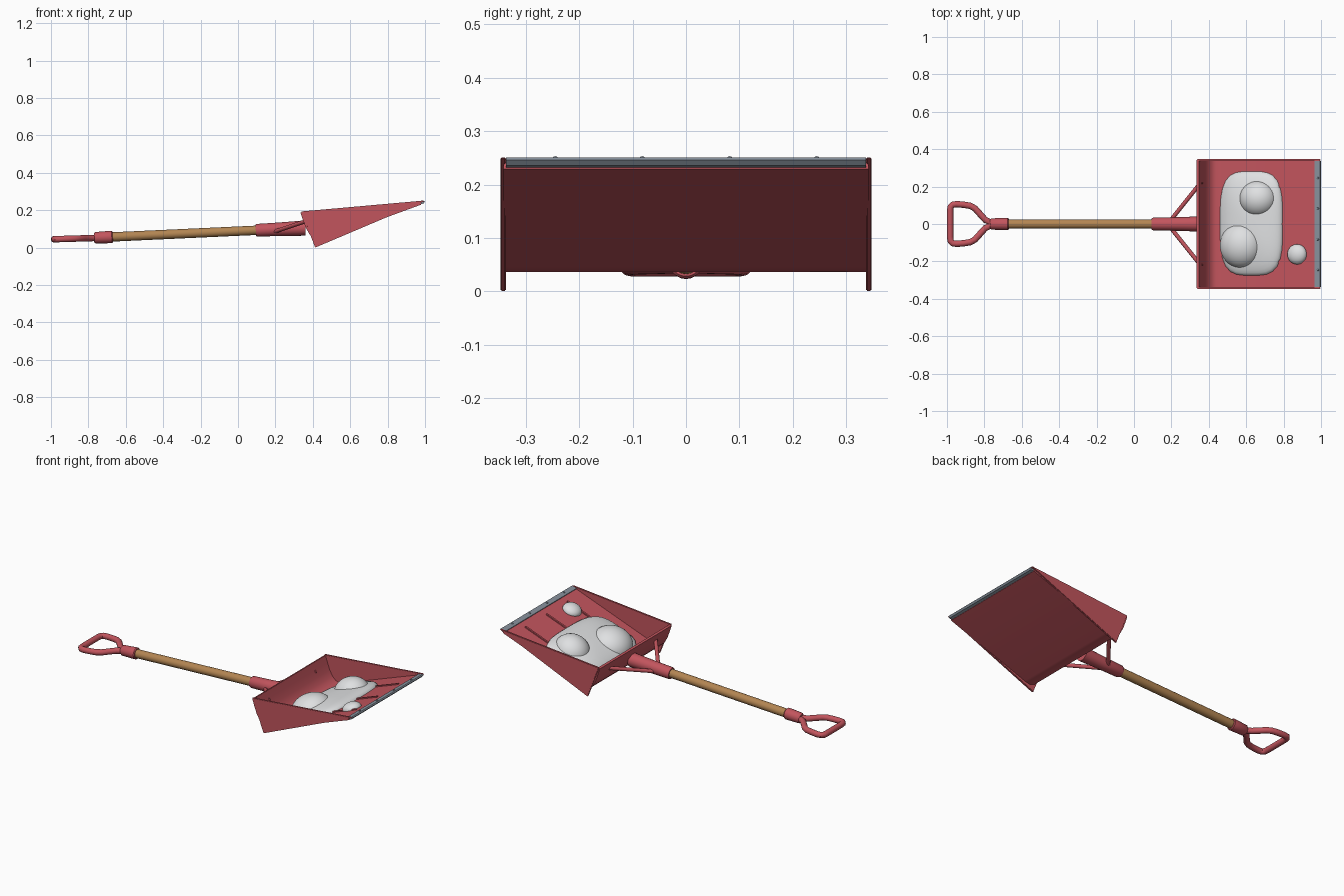
import bpy, bmesh, math
from mathutils import Vector, Matrix

if "Cube" in bpy.data.objects:
    bpy.data.objects.remove(bpy.data.objects["Cube"])


def mat(name, rgb):
    m = bpy.data.materials.new(name)
    m.diffuse_color = (*rgb, 1)
    m.use_nodes = True
    m.node_tree.nodes["Principled BSDF"].inputs["Base Color"].default_value = m.diffuse_color
    return m


RED = mat("red plastic", (0.54, 0.09, 0.11))
WOOD = mat("wood", (0.45, 0.235, 0.085))
SNOW = mat("snow", (0.74, 0.75, 0.76))
STEEL = mat("steel", (0.24, 0.28, 0.33))


def finish(bm, name, material, angle=35):
    bmesh.ops.recalc_face_normals(bm, faces=bm.faces)
    me = bpy.data.meshes.new(name)
    bm.to_mesh(me)
    bm.free()
    ob = bpy.data.objects.new(name, me)
    bpy.context.collection.objects.link(ob)
    me.materials.append(material)
    bpy.ops.object.select_all(action='DESELECT')
    ob.select_set(True)
    bpy.context.view_layer.objects.active = ob
    bpy.ops.object.shade_smooth_by_angle(angle=math.radians(angle))
    return ob


def sweep(name, material, stations, closed=False, n=20):
    """Round tube through (point, radius) stations."""
    bm = bmesh.new()
    pts = [Vector(p) for p, r in stations]
    k = len(pts)
    rings = []
    for i, (p, r) in enumerate(stations):
        a = pts[(i - 1) % k] if closed or i else pts[i]
        b = pts[(i + 1) % k] if closed or i < k - 1 else pts[i]
        t = (b - a).normalized()
        u = t.cross(Vector((0, 0, 1))).normalized()
        v = u.cross(t)
        rings.append([bm.verts.new(pts[i] + r * (u * math.cos(q) + v * math.sin(q)))
                      for q in (2 * math.pi * j / n for j in range(n))])
    for i in range(k if closed else k - 1):
        r0, r1 = rings[i], rings[(i + 1) % k]
        for j in range(n):
            bm.faces.new((r0[j], r0[(j + 1) % n], r1[(j + 1) % n], r1[j]))
    if not closed:
        bm.faces.new(rings[0])
        bm.faces.new(rings[-1])
    return finish(bm, name, material)


def prism(name, material, profile, y0, y1, angle=35, bevel=0):
    """Extrude an (x, z) outline from y0 to y1."""
    bm = bmesh.new()
    f = bm.faces.new([bm.verts.new((x, y0, z)) for x, z in profile])
    g = bmesh.ops.extrude_face_region(bm, geom=[f])
    bmesh.ops.translate(bm, vec=(0, y1 - y0, 0),
                        verts=[v for v in g["geom"] if isinstance(v, bmesh.types.BMVert)])
    if bevel:
        bmesh.ops.bevel(bm, geom=bm.edges[:], offset=bevel, segments=2, affect='EDGES')
    return finish(bm, name, material, angle)


def shaft_z(x):
    return 0.057 + (x + 0.67) * 0.046


def floor_z(x):
    return 0.05 + (x - 0.45) * 0.365


def on_axis(*pairs):
    return [((x, 0, shaft_z(x)), r) for x, r in pairs]


# wooden shaft and its sockets
sweep("shaft", WOOD, on_axis((-0.70, 0.025), (0.15, 0.025)))
sweep("grip_collar", RED, on_axis((-0.77, 0.024), (-0.762, 0.030), (-0.69, 0.033),
                                  (-0.675, 0.033), (-0.67, 0.029)))
sweep("blade_socket", RED, on_axis((0.095, 0.031), (0.102, 0.034), (0.22, 0.036),
                                   (0.36, 0.041)))

# D grip, a closed rounded loop
half = [(-0.765, 0.008), (-0.795, 0.022), (-0.825, 0.055), (-0.85, 0.083), (-0.875, 0.097),
        (-0.91, 0.103), (-0.95, 0.106), (-0.97, 0.103), (-0.981, 0.09), (-0.983, 0.07)]
loop = half + [(x, -y) for x, y in reversed(half)]
sweep("d_grip", RED, [((x, y, 0.051 + (x + 0.77) * 0.03), 0.017) for x, y in loop], closed=True)

# braces between socket and scoop
for side, s in (("left", 1), ("right", -1)):
    sweep("brace_" + side, RED, [((0.20, 0.025 * s, 0.087), 0.011),
                                 ((0.36, 0.225 * s, 0.14), 0.011)], n=12)

# scoop pan: curved back running into a flat sloping floor
inner = [(0.347, 0.190), (0.360, 0.150), (0.375, 0.110), (0.393, 0.078),
         (0.415, 0.057), (0.438, 0.049), (0.47, floor_z(0.47)), (0.975, floor_z(0.975))]
outer = []
for i, p in enumerate(inner):
    a, b = Vector(inner[max(i - 1, 0)]), Vector(inner[min(i + 1, len(inner) - 1)])
    t = (b - a).normalized()
    outer.append((p[0] + t.y * 0.013, p[1] - t.x * 0.013) if t.x > 0.9
                 else (p[0] - abs(t.y) * 0.013, p[1] - t.x * 0.013))
prism("scoop_pan", RED, inner + outer[::-1], -0.342, 0.342)

# side plates
for side, s in (("left", 1), ("right", -1)):
    prism("side_plate_" + side, RED, [(0.337, 0.193), (0.413, 0.0), (0.998, 0.248),
                                      (0.99, 0.251)], 0.337 * s, 0.348 * s, bevel=0.002)

# steel wear strip with rivets
prism("wear_strip", STEEL, [(0.968, 0.228), (0.993, 0.236), (1.0, 0.246),
                            (0.995, 0.251), (0.965, 0.243)], -0.337, 0.337, 20)
for i, y in enumerate((-0.245, -0.082, 0.082, 0.245)):
    bm = bmesh.new()
    bmesh.ops.create_uvsphere(bm, u_segments=12, v_segments=8, radius=0.006)
    bmesh.ops.translate(bm, verts=bm.verts, vec=(0.983, y, 0.247))
    finish(bm, f"rivet_{i + 1}", STEEL)

# floor ribs
for name, y in (("left", 0.2), ("middle", 0), ("right", -0.2)):
    prism("rib_" + name, RED, [(0.50, floor_z(0.50) - 0.004), (0.93, floor_z(0.93) - 0.004),
                               (0.93, floor_z(0.93) + 0.006), (0.50, floor_z(0.50) + 0.006)],
          y - 0.007, y + 0.007, bevel=0.002)


# snow, all laid on the sloping floor
def snow(name, x, y, rx, ry, h, power=2.0):
    bm = bmesh.new()
    bmesh.ops.create_uvsphere(bm, u_segments=40, v_segments=20, radius=1)
    for v in bm.verts:
        c = v.co
        r = math.hypot(c.x, c.y)
        if r > 1e-6:
            # push the outline from an ellipse towards a rounded rectangle
            ux, uy = c.x / r, c.y / r
            k = r / (abs(ux) ** power + abs(uy) ** power) ** (1 / power)
            c.x, c.y = ux * k * rx, uy * k * ry
        c.z = c.z * h if c.z > 0 else c.z * 0.008
    slope = Matrix.Rotation(-math.atan(0.365), 4, 'Y')
    bmesh.ops.transform(bm, matrix=Matrix.Translation((x, y, floor_z(x))) @ slope, verts=bm.verts)
    return finish(bm, name, SNOW, 60)


snow("snow_bed", 0.628, 0.003, 0.178, 0.278, 0.05, 3.6)
snow("snow_lump_large", 0.575, -0.115, 0.118, 0.122, 0.095)
snow("snow_lump_medium", 0.665, 0.135, 0.103, 0.098, 0.09)
snow("snow_lump_small", 0.872, -0.162, 0.054, 0.054, 0.035)
